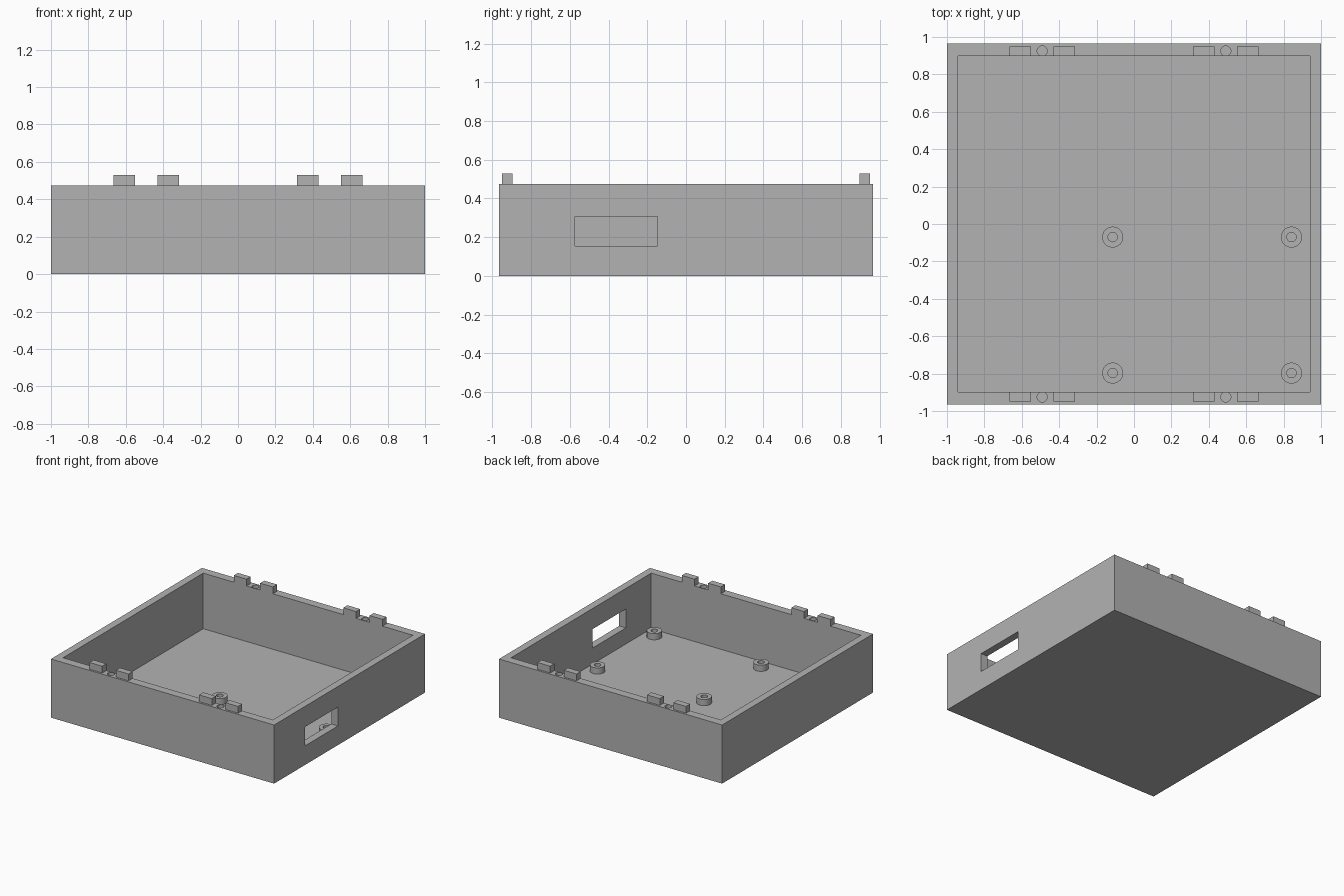
import bpy
import math

if "Cube" in bpy.data.objects:
    bpy.data.objects.remove(bpy.data.objects["Cube"], do_unlink=True)

HX, HY, RIM = 1.0, 0.966, 0.475      # outer half sizes and rim height
IX, IY, FLOOR = 0.94, 0.897, 0.025   # inner half sizes and floor height
TAB_TOP, TAB_OUT = 0.53, 0.95

grey = bpy.data.materials.new("plain_grey")
grey.use_nodes = True
colour = (0.448, 0.448, 0.448, 1)
grey.diffuse_color = colour
grey.node_tree.nodes["Principled BSDF"].inputs["Base Color"].default_value = colour


def box(name, x, y, z):
    """Box spanning the three (low, high) ranges."""
    bpy.ops.mesh.primitive_cube_add(size=1, location=[sum(r) / 2 for r in (x, y, z)])
    ob = bpy.context.object
    ob.name = name
    ob.scale = [r[1] - r[0] for r in (x, y, z)]
    bpy.ops.object.transform_apply(location=True, rotation=False, scale=True)
    ob.data.materials.append(grey)
    return ob


def cylinder(name, x, y, z, radius):
    bpy.ops.mesh.primitive_cylinder_add(vertices=32, radius=radius, depth=z[1] - z[0],
                                        location=(x, y, sum(z) / 2))
    ob = bpy.context.object
    ob.name = name
    ob.data.materials.append(grey)
    return ob


def cut(ob, cutter):
    """Subtract the cutter from the object and remove it."""
    cutter.hide_render = True
    mod = ob.modifiers.new("cut", "BOOLEAN")
    mod.operation = "DIFFERENCE"
    mod.solver = "EXACT"
    mod.object = cutter
    bpy.context.view_layer.objects.active = ob
    bpy.ops.object.modifier_apply(modifier=mod.name)
    bpy.data.objects.remove(cutter, do_unlink=True)


def smooth(ob):
    bpy.ops.object.select_all(action="DESELECT")
    ob.select_set(True)
    bpy.context.view_layer.objects.active = ob
    bpy.ops.object.shade_smooth_by_angle(angle=math.radians(30))


# Open tray with a window in its left wall
tray = box("tray", (-HX, HX), (-HY, HY), (0, RIM))
cut(tray, box("cavity_cutter", (-IX, IX), (-IY, IY), (FLOOR, 1)))
cut(tray, box("window_cutter", (0.9, 1.1), (-0.573, -0.148), (0.155, 0.308)))

# Pairs of locating tabs with a pin hole between them
for side, sy in (("front", -1), ("back", 1)):
    for hand, cx in (("right", -0.491), ("left", 0.491)):
        cut(tray, cylinder("hole_cutter", cx, sy * 0.925, (RIM - 0.1, RIM + 0.1), 0.027))
        for which, dx in (("outer", math.copysign(0.118, cx)), ("inner", -math.copysign(0.118, cx))):
            x = cx + dx
            box(f"{side}_{hand}_{which}_tab", (x - 0.057, x + 0.057),
                sorted((sy * IY, sy * TAB_OUT)), (RIM, TAB_TOP))
smooth(tray)

# Hollow standoffs on the floor
for hand, x in (("right", -0.114), ("left", 0.842)):
    for side, y in (("front", -0.797), ("back", -0.07)):
        boss = cylinder(f"{side}_{hand}_standoff", x, y, (FLOOR, 0.075), 0.056)
        cut(boss, cylinder("bore_cutter", x, y, (0, 0.1), 0.025))
        smooth(boss)
